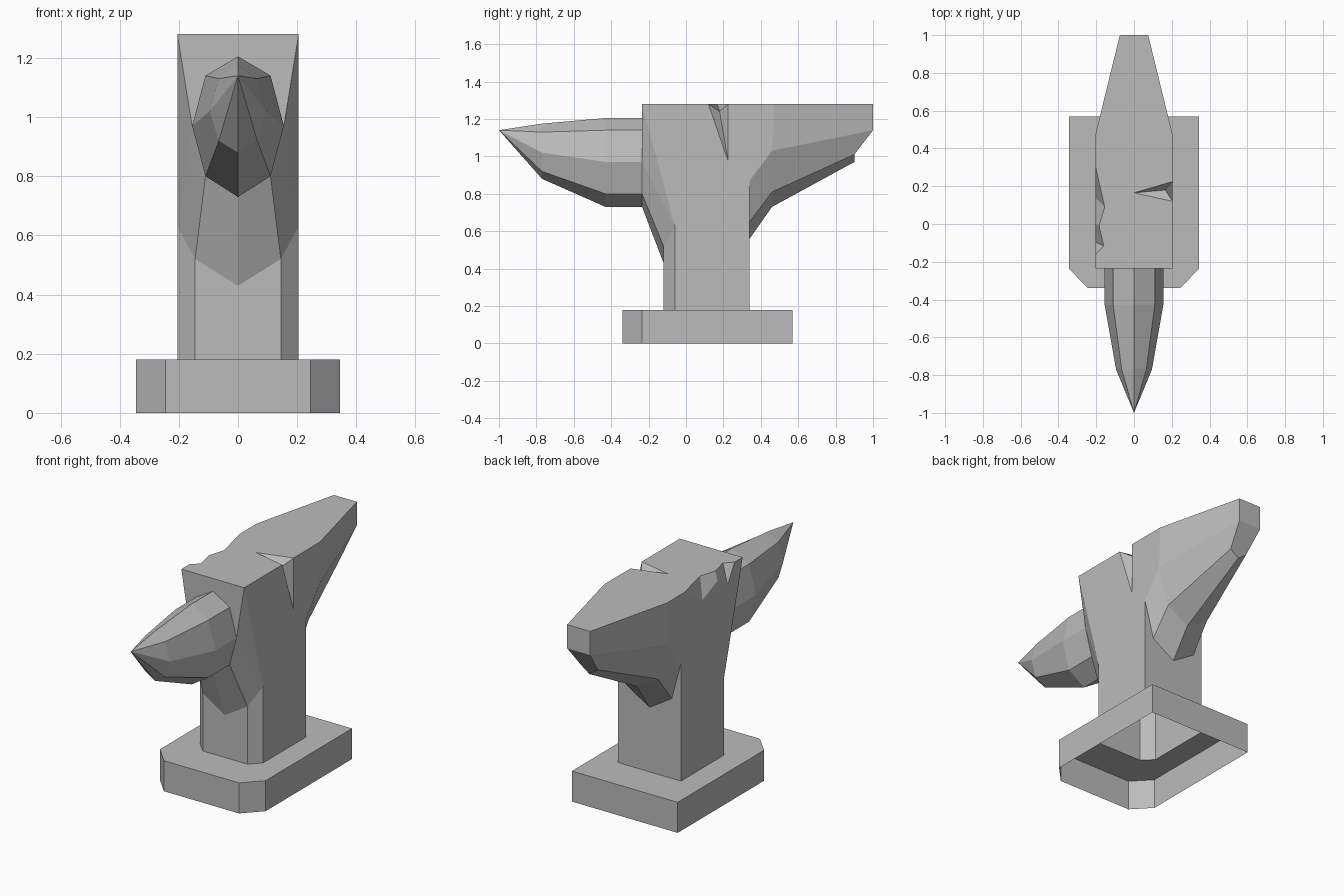
import bpy
import bmesh
from mathutils import Vector

cube = bpy.data.objects.get("Cube")
if cube:
    bpy.data.objects.remove(cube, do_unlink=True)

steel = bpy.data.materials.new("grey steel")
steel.use_nodes = True
GREY = (0.5, 0.5, 0.5, 1)
steel.diffuse_color = GREY
steel.node_tree.nodes["Principled BSDF"].inputs["Base Color"].default_value = GREY


def mirrored(p):
    return Vector((-p[0], p[1], p[2]))


def build(name, faces, pairs=()):
    """Make an object from faces (point lists); faces in pairs are mirrored across x."""
    bm = bmesh.new()
    both = list(faces)
    for face in pairs:
        both += [face, [mirrored(p) for p in reversed(face)]]
    for face in both:
        bm.faces.new([bm.verts.new(p) for p in face])
    bmesh.ops.remove_doubles(bm, verts=bm.verts, dist=0.0005)
    bmesh.ops.recalc_face_normals(bm, faces=bm.faces)
    mesh = bpy.data.meshes.new(name)
    bm.to_mesh(mesh)
    bm.free()
    mesh.materials.append(steel)
    obj = bpy.data.objects.new(name, mesh)
    bpy.context.collection.objects.link(obj)
    return obj


def symmetric(half):
    """Close a half outline that starts and ends near x = 0 into a full loop."""
    return list(half) + [mirrored(p) for p in reversed(half) if p[0] > 0]


def bridge(ring_a, ring_b):
    n = len(ring_a)
    return [[ring_a[i], ring_a[(i + 1) % n], ring_b[(i + 1) % n], ring_b[i]]
            for i in range(n)]


# Main sizes
W, TOP, FOOT, FRONT, BACK = 0.205, 1.28, 0.18, -0.235, 0.34

# Column outline, base outline with chamfered front corners
column = [Vector(p) for p in ((0.145, -0.12, FOOT), (W, -0.06, FOOT), (W, BACK, FOOT))]
base = [Vector(p) for p in ((0.245, -0.34, FOOT), (0.345, FRONT, FOOT), (0.345, 0.57, FOOT))]
rim = symmetric(base)
floor = [Vector((p.x, p.y, 0)) for p in rim]
build("base", bridge(symmetric(column), rim) + bridge(rim, floor))


# Horn: faceted sections shrinking to a point
def horn_section(y, xs, zs):
    return [Vector((x, y, z)) for x, z in zip((0,) + xs + (0,), zs)]


wide = ((0.11, 0.155, 0.11), (1.205, 1.14, 0.97, 0.80, 0.73))
root = horn_section(FRONT, *wide)
belly = horn_section(-0.43, *wide)
neck = horn_section(-0.77, (0.065, 0.095, 0.065), (1.175, 1.13, 1.02, 0.92, 0.88))
tip = Vector((0, -1, 1.14))
neck_ring = symmetric(neck)
horn = bridge(symmetric(root), symmetric(belly)) + bridge(symmetric(belly), neck_ring)
horn += [[p, neck_ring[i - 1], tip] for i, p in enumerate(neck_ring)]
build("horn", horn)

# Body: front of the column, flaring up to the horn root
front_top = Vector((W, FRONT, TOP))
keel = Vector((0, -0.12, 0.43))
flare_in = Vector((0.145, -0.12, 0.52))
flare_out = Vector((W, -0.06, 0.63))
foot_in, foot_out, foot_back = column
pairs = [
    [foot_in, foot_out, flare_out, flare_in],
    [root[4], keel, flare_in, root[3]],
    [root[3], flare_in, flare_out, root[2]],
    [root[2], flare_out, front_top],
]
faces = [
    [mirrored(foot_in), foot_in, flare_in, keel, mirrored(flare_in)],
    symmetric(root[:3] + [front_top]),
]


# Heel: ridged underside running out to a narrow blunt end
def heel_section(y, *points):
    return [Vector((x, y, z)) for x, z in points]


step = heel_section(BACK, (W, 0.87), (0.145, 0.65), (0, 0.56))
knee = heel_section(0.46, (W, 1.03), (0.14, 0.81), (0, 0.73))
chin = heel_section(0.9, (0.055, 1.01), (0, 0.97))
end = heel_section(1, (0.075, TOP), (0.075, 1.14))
heel_top = Vector((W, 0.47, TOP))
pairs += [
    [heel_top, end[0], end[1], knee[0]],
    [knee[0], end[1], chin[0], knee[1]],
    [knee[1], chin[0], chin[1], knee[2]],
    [step[0], knee[0], knee[1], step[1]],
    [step[1], knee[1], knee[2], step[2]],
]
faces += [symmetric([foot_back] + step), symmetric(end), symmetric([end[1]] + chin)]

# Left chip: a deep wedge out of the top edge
l_front, l_tip, l_back, l_low, l_mid = [Vector(p) for p in (
    (W, 0.12, TOP), (0, 0.165, TOP), (W, 0.225, TOP), (W, 0.225, 0.975), (0.165, 0.18, 1.24))]
faces += [[l_front, l_tip, l_mid], [l_tip, l_back, l_mid],
          [l_front, l_mid, l_low], [l_mid, l_back, l_low]]

# Right chips: a ragged double bite, running front to back
bite_top = [Vector((x, y, TOP)) for x, y in
            ((-W, -0.16), (-0.16, -0.115), (-0.185, -0.01), (-0.155, 0.09), (-W, 0.31))]
bite_low = [Vector((-W, y, z)) for y, z in ((-0.095, 1.17), (0, 1.23), (0.14, 1.17))]
faces += [[bite_top[0], bite_top[1], bite_low[0]], [bite_top[3], bite_top[4], bite_low[2]]]
for i in range(2):
    faces.append([bite_top[i + 1], bite_top[i + 2], bite_low[i + 1], bite_low[i]])

# Side walls and top face, following the chips
side = [knee[0], step[0], foot_back, foot_out, flare_out, front_top]
faces += [
    side + [l_front, l_low, l_back, heel_top],
    [mirrored(p) for p in side] + [bite_top[0]] + bite_low + [bite_top[4], mirrored(heel_top)],
    [front_top, l_front, l_tip, l_back, heel_top, end[0], mirrored(end[0]), mirrored(heel_top)]
    + bite_top[::-1] + [mirrored(front_top)],
]
build("body", faces, pairs)
